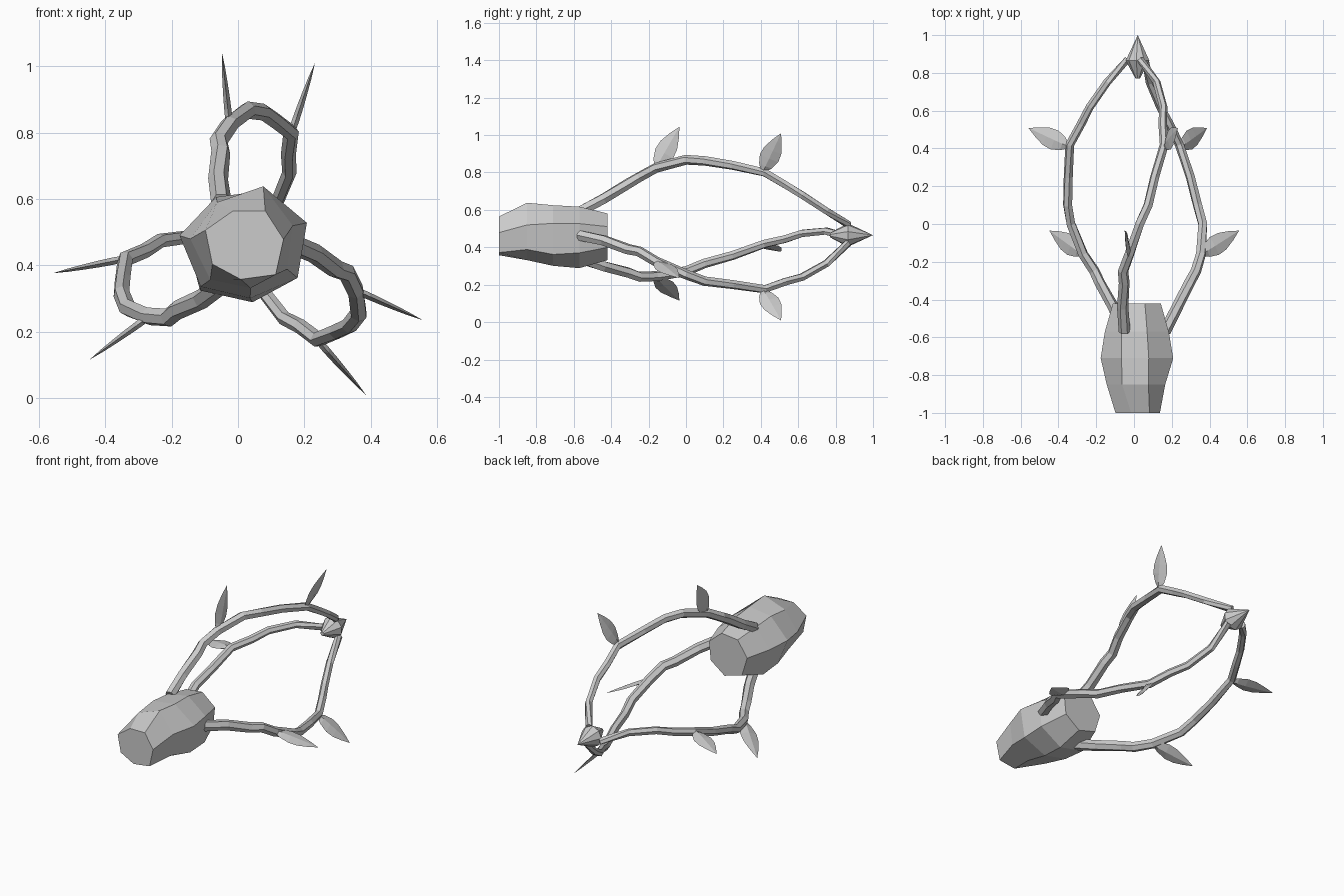
import bpy, bmesh, math
from mathutils import Vector, Matrix

if "Cube" in bpy.data.objects:
    bpy.data.objects.remove(bpy.data.objects["Cube"])

AX = Vector((0.02, 0, 0.465))          # long axis of the staff head (runs along y)

grey = bpy.data.materials.new("light_grey")
grey.diffuse_color = (0.6, 0.6, 0.6, 1)
grey.use_nodes = True
grey.node_tree.nodes["Principled BSDF"].inputs["Base Color"].default_value = grey.diffuse_color


def loft(name, rings, smooth=False):
    """Skin a list of equal-length point rings and cap both ends."""
    bm = bmesh.new()
    vr = [[bm.verts.new(p) for p in r] for r in rings]
    n = len(rings[0])
    for a, b in zip(vr, vr[1:]):
        for i in range(n):
            j = (i + 1) % n
            bm.faces.new((a[i], a[j], b[j], b[i]))
    bm.faces.new(vr[0])
    bm.faces.new(vr[-1])
    bmesh.ops.remove_doubles(bm, verts=bm.verts[:], dist=0.0002)
    bmesh.ops.recalc_face_normals(bm, faces=bm.faces[:])
    for f in bm.faces:
        f.smooth = smooth
    me = bpy.data.meshes.new(name)
    bm.to_mesh(me)
    bm.free()
    me.materials.append(grey)
    ob = bpy.data.objects.new(name, me)
    bpy.context.collection.objects.link(ob)
    return ob


def ring(y, radii, phase, cx=AX.x, cz=AX.z):
    n = len(radii)
    return [Vector((cx + r * math.cos(phase - math.tau * i / n), y,
                    cz + r * math.sin(phase - math.tau * i / n)))
            for i, r in enumerate(radii)]


def around(p, angle):
    """Turn a point about the long axis."""
    d = Vector(p) - AX
    c, s = math.cos(angle), math.sin(angle)
    return AX + Vector((c * d.x - s * d.z, d.y, s * d.x + c * d.z))


# faceted seven-sided body, rough like cut stone
body = [
    (-1.00, (.117, .118, .132, .108, .115, .125, .105), 58),
    (-0.85, (.182, .155, .150, .135, .150, .165, .150), 72),
    (-0.71, (.170, .198, .190, .165, .185, .198, .165), 70),
    (-0.57, (.160, .175, .185, .178, .195, .175, .155), 72),
    (-0.42, (.122, .130, .128, .135, .140, .132, .125), 72),
]
loft("stone_body", [ring(y, r, math.radians(a)) for y, r, a in body])

# pointed double-cone tip
loft("pointed_tip", [ring(y, [r] * 9, 0.3) for y, r in
                     ((0.77, .012), (0.865, .064), (1.0, .0001))])

# one crooked vine, repeated three times around the axis
path = [(-.05, -.57, .59), (-.06, -.44, .66), (-.052, -.31, .74),
        (-.058, -.25, .775), (-.025, -.16, .825), (.03, 0, .868),
        (.075, .1, .862), (.11, .25, .838), (.16, .42, .80),
        (.152, .53, .735), (.155, .62, .68), (.12, .75, .595),
        (.035, .87, .52)]


def tube(name, pts):
    rings = []
    for i, p in enumerate(pts):
        t = (pts[min(i + 1, len(pts) - 1)] - pts[max(i - 1, 0)]).normalized()
        out = Vector((p.x - AX.x, 0, p.z - AX.z))
        u = (out - t * out.dot(t)).normalized()
        v = t.cross(u)
        r = 0.031 - 0.011 * i / (len(pts) - 1)
        rings.append([p + r * (u * math.cos(a) + v * math.sin(a))
                      for a in (math.tau * k / 6 for k in range(6))])
    loft(name, rings)


def leaf(name, base, tip):
    """Flat pointed leaf whose blade lies along the long axis."""
    d = tip - base
    ax = d.normalized()
    y = Vector((0, 1, 0))
    w = (y - ax * y.dot(ax)).normalized()
    n = ax.cross(w)
    rings = []
    for t, half, thick in ((0, .012, .010), (.15, .037, .011), (.35, .054, .010),
                           (.55, .050, .008), (.78, .028, .005), (1, .0001, .0001)):
        c = base + d * t
        rings.append([c + w * half, c + n * thick, c - w * half, c - n * thick])
    loft(name, rings)


leaves = [((-.026, -.16, .825), (-.049, -.035, 1.045)),
          ((.163, .41, .805), (.232, .508, 1.01))]
for k in range(3):
    ang = -math.tau * k / 3
    tube(f"vine_{k + 1}", [around(p, ang) for p in path])
    for m, (b, t) in enumerate(leaves):
        leaf(f"leaf_{k + 1}_{m + 1}", around(b, ang), around(t, ang))
